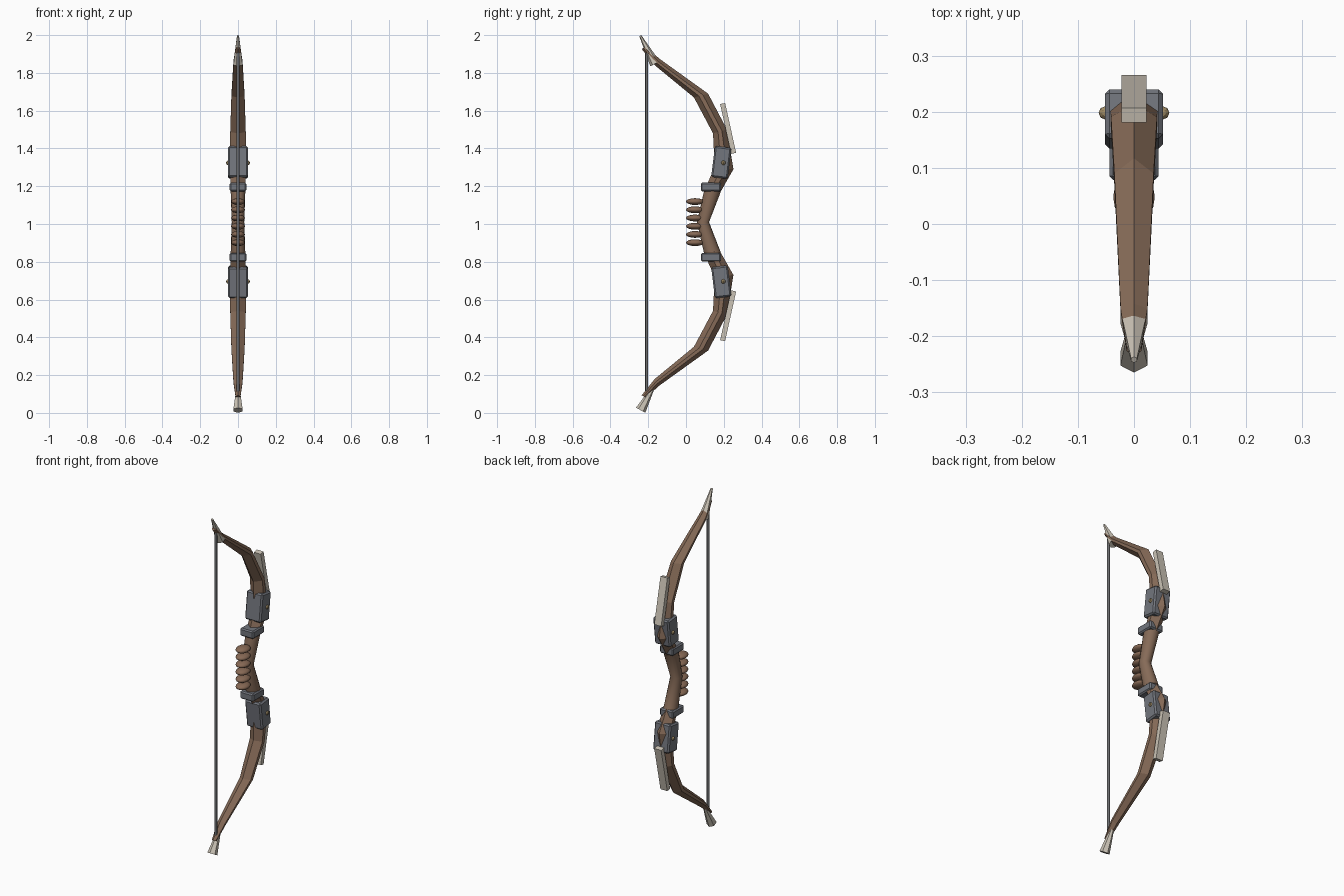
import bpy, bmesh, math
from mathutils import Vector

cube = bpy.data.objects.get("Cube")
if cube:
    bpy.data.objects.remove(cube, do_unlink=True)

MID = 1.01  # height of the grip centre, the bow mirrors about it


def material(name, rgb):
    m = bpy.data.materials.new(name)
    m.use_nodes = True
    m.diffuse_color = (*rgb, 1)
    m.node_tree.nodes["Principled BSDF"].inputs["Base Color"].default_value = (*rgb, 1)
    return m


wood = material("brown wood", (0.24, 0.147, 0.097))
leather = material("grip leather", (0.24, 0.14, 0.09))
bone = material("pale bone", (0.60, 0.55, 0.47))
steel = material("blue grey steel", (0.17, 0.18, 0.205))
brass = material("dull brass", (0.35, 0.26, 0.13))
cord = material("grey cord", (0.145, 0.148, 0.153))


def add(name, bm, mat, loc=(0, 0, 0), tilt=0.0, smooth=False):
    bmesh.ops.recalc_face_normals(bm, faces=bm.faces)
    for f in bm.faces:
        f.smooth = smooth and len(f.verts) < 5
    mesh = bpy.data.meshes.new(name)
    bm.to_mesh(mesh)
    bm.free()
    mesh.materials.append(mat)
    ob = bpy.data.objects.new(name, mesh)
    ob.location = loc
    ob.rotation_euler.x = tilt
    bpy.context.collection.objects.link(ob)
    return ob


def block(name, size, mat, loc, tilt=0.0, bevel=0.0):
    bm = bmesh.new()
    bmesh.ops.create_cube(bm, size=1)
    bmesh.ops.scale(bm, vec=size, verts=bm.verts)
    if bevel:
        bmesh.ops.bevel(bm, geom=bm.edges[:], offset=bevel, segments=1, affect='EDGES')
    return add(name, bm, mat, loc, tilt)


def ball(name, scale, mat, loc, segments, rings, smooth=False):
    bm = bmesh.new()
    bmesh.ops.create_uvsphere(bm, u_segments=segments, v_segments=rings, radius=1)
    bmesh.ops.scale(bm, vec=scale, verts=bm.verts)
    return add(name, bm, mat, loc, smooth=smooth)


def cone(name, wide, narrow, r1, r2, sides, mat, smooth=False):
    wide, narrow = Vector(wide), Vector(narrow)
    axis = narrow - wide
    bm = bmesh.new()
    bmesh.ops.create_cone(bm, cap_ends=True, segments=sides, radius1=r1, radius2=r2,
                          depth=axis.length)
    # the axis lies in the YZ plane, so one tilt about X is enough
    return add(name, bm, mat, (wide + narrow) / 2, math.atan2(-axis.y, axis.z), smooth)


def mirrored_loft(name, upper, section, mat, smooth=False):
    """Skin sections given as string side y z, outer side y z, half width."""
    lower = [(a, 2 * MID - b, c, 2 * MID - d, w) for a, b, c, d, w in upper[:0:-1]]
    bm = bmesh.new()
    rings = []
    for y0, z0, y1, z1, w in lower + upper:
        inner, outer = Vector((0, y0, z0)), Vector((0, y1, z1))
        rings.append([bm.verts.new(inner.lerp(outer, t) + Vector((s * w, 0, 0)))
                      for s, t in section])
    n = len(section)
    for a, b in zip(rings, rings[1:]):
        for i in range(n):
            j = (i + 1) % n
            bm.faces.new((a[i], a[j], b[j], b[i]))
    bm.faces.new(rings[0])
    bm.faces.new(rings[-1])
    return add(name, bm, mat, smooth=smooth)


# Bow stave: ridges face the string and the outside, narrow flats on the flanks
stave = [
    (0.060, 1.01, 0.120, 1.01, 0.029),
    (0.102, 1.19, 0.183, 1.17, 0.037),
    (0.152, 1.30, 0.251, 1.29, 0.043),
    (0.143, 1.48, 0.217, 1.50, 0.041),
    (0.042, 1.67, 0.117, 1.69, 0.035),
    (-0.165, 1.84, -0.142, 1.876, 0.024),
    (-0.235, 1.927, -0.212, 1.94, 0.013),
]
ridged = [(0, 0), (1, 0.36), (1, 0.64), (0, 1), (-1, 0.64), (-1, 0.36)]
mirrored_loft("bow_stave", stave, ridged, wood)

# Rounded handle between the two grip bands
handle = [(0.058, 1.01, 0.122, 1.01, 0.033), (0.099, 1.19, 0.184, 1.17, 0.039)]
angles = [math.tau * i / 16 for i in range(16)]
oval = [(math.sin(a), 0.5 - 0.5 * math.cos(a)) for a in angles]
mirrored_loft("handle", handle, oval, wood, True)

# Fittings repeated on both limbs
for side, s in (("upper", 1), ("lower", -1)):
    block(side + "_limb_clamp", (0.104, 0.088, 0.165), steel,
          (0, 0.187, MID + s * 0.316), -s * math.radians(7), 0.008)
    block(side + "_grip_band", (0.088, 0.107, 0.046), steel,
          (0, 0.132, MID + s * 0.186), 0, 0.007)
    block(side + "_outer_plate", (0.045, 0.027, 0.27), bone,
          (0, 0.223, MID + s * 0.496), s * math.radians(12.5))
    for hand, x in (("left", 0.051), ("right", -0.051)):
        ball(f"{side}_{hand}_rivet", (0.012,) * 3, brass,
             (x, 0.198, MID + s * 0.314), 8, 6)

# Bone nocks: tapering up at the top, flaring out at the bottom
cone("upper_nock", (0, -0.164, 1.848), (0, -0.242, 1.997), 0.028, 0.006, 6, bone)
cone("lower_nock", (0, -0.240, 0.014), (0, -0.163, 0.155), 0.028, 0.006, 6, bone)

# String
cone("bow_string", (0, -0.208, 0.09), (0, -0.208, 1.93), 0.008, 0.008, 12, cord, True)

# Grip wraps
for i in range(6):
    ball(f"grip_wrap_{i + 1}", (0.037, 0.048, 0.018), leather,
         (0, 0.048, MID + (i - 2.5) * 0.0435), 16, 8, True)
